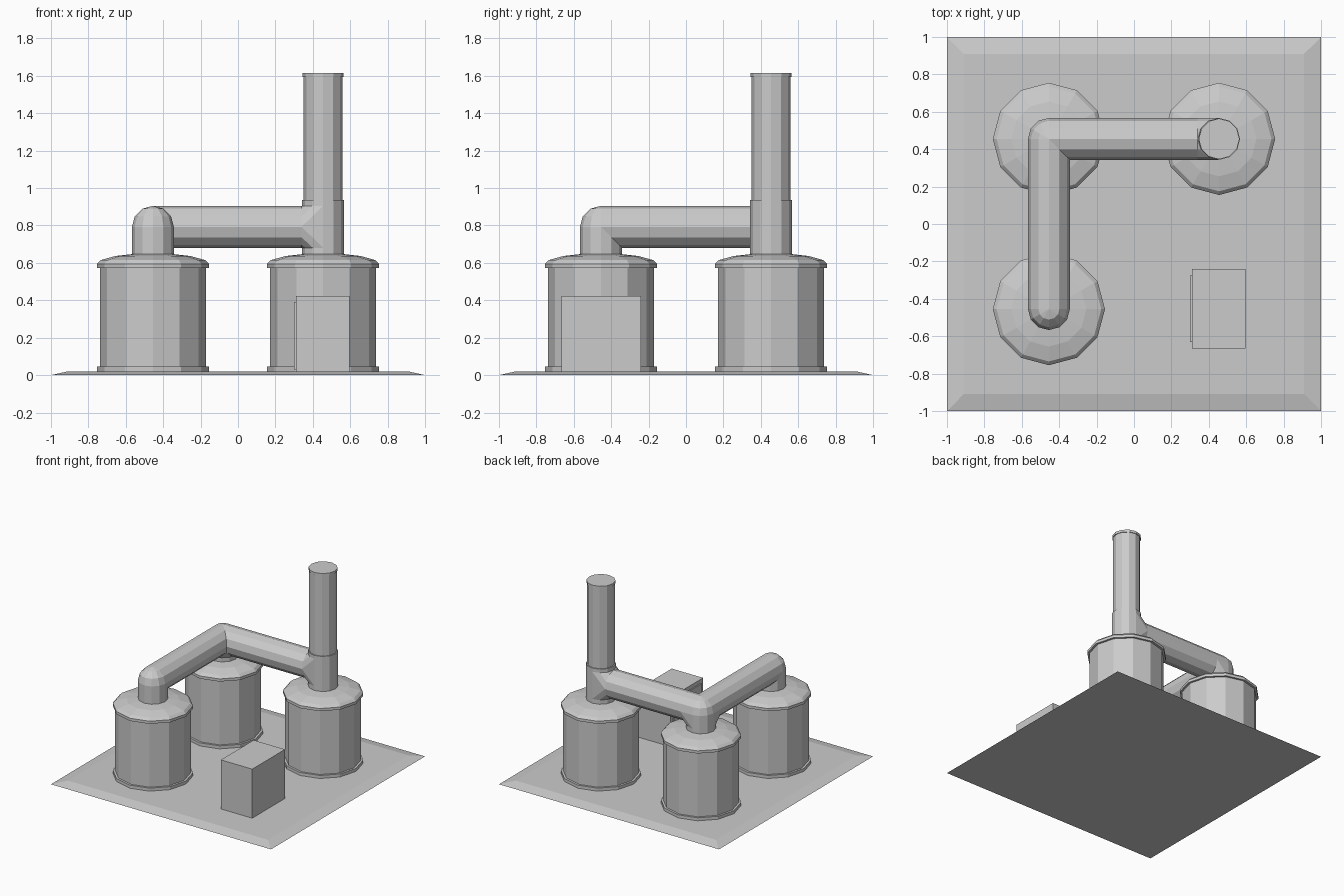
import bpy, bmesh
from math import cos, sin, pi
from mathutils import Vector

if "Cube" in bpy.data.objects:
    bpy.data.objects.remove(bpy.data.objects["Cube"])

N = 12      # sides of every round part
C = 0.455   # tank offset from the centre
R = 0.112   # pipe radius
PZ = 0.793  # pipe axis height
TOP = 0.02  # top of the base slab


def finish(name, bm):
    bmesh.ops.recalc_face_normals(bm, faces=bm.faces)
    mesh = bpy.data.meshes.new(name)
    bm.to_mesh(mesh)
    bm.free()
    ob = bpy.data.objects.new(name, mesh)
    bpy.context.collection.objects.link(ob)
    return ob


def ring(centre, axis, r):
    c = Vector(centre)
    u, v = [Vector([float(i == k) for i in range(3)]) for k in range(3) if k != axis]
    return [c + r * (cos(2 * pi * i / N) * u + sin(2 * pi * i / N) * v) for i in range(N)]


def loft(name, rings):
    """Skin a stack of rings and cap both ends."""
    bm = bmesh.new()
    loops = [[bm.verts.new(p) for p in r] for r in rings]
    for a, b in zip(loops, loops[1:]):
        for i in range(len(a)):
            j = (i + 1) % len(a)
            bm.faces.new((a[i], a[j], b[j], b[i]))
    bm.faces.new(loops[0])
    bm.faces.new(loops[-1])
    return finish(name, bm)


def lathe(name, x, y, profile):
    return loft(name, [ring((x, y, z), 2, r) for r, z in profile])


def hull(name, rings):
    bm = bmesh.new()
    for r in rings:
        for p in r:
            bm.verts.new(p)
    res = bmesh.ops.convex_hull(bm, input=bm.verts)
    junk = {v for v in res["geom_interior"] + res["geom_unused"]
            if isinstance(v, bmesh.types.BMVert) and v.is_valid}
    bmesh.ops.delete(bm, geom=list(junk), context='VERTS')
    bmesh.ops.dissolve_limit(bm, angle_limit=0.01, verts=bm.verts, edges=bm.edges)
    return finish(name, bm)


def box(name, lo, hi):
    rect = lambda z: [(lo[0], lo[1], z), (hi[0], lo[1], z), (hi[0], hi[1], z), (lo[0], hi[1], z)]
    return loft(name, [rect(lo[2]), rect(hi[2])])


def elbow(name, x, y):
    bm = bmesh.new()
    bmesh.ops.create_uvsphere(bm, u_segments=N, v_segments=N // 2, radius=R)
    bmesh.ops.translate(bm, verts=bm.verts, vec=(x, y, PZ))
    return finish(name, bm)


# Base slab with sloped edges
square = lambda s, z: [(-s, -s, z), (s, -s, z), (s, s, z), (-s, s, z)]
loft("base_slab", [square(1.0, 0), square(0.91, TOP)])

# Three tanks with foot rim, top rim and shallow dome
tank = [(0.3, TOP), (0.3, 0.045), (0.283, 0.045), (0.283, 0.573), (0.3, 0.573),
        (0.3, 0.595), (0.28, 0.615), (0.2, 0.637), (0.1, 0.648)]
for name, x, y in (("front_tank", -C, -C), ("corner_tank", -C, C), ("stack_tank", C, C)):
    lathe(name, x, y, tank)

# Risers from the tanks into the pipe run
for name, y in (("front_riser", -C), ("corner_riser", C)):
    lathe(name, -C, y, [(R, 0.63), (R, PZ)])

# Horizontal pipes and their rounded elbows
loft("side_pipe", [ring((-C, -C, PZ), 1, R), ring((-C, C, PZ), 1, R)])
loft("back_pipe", [ring((-C, C, PZ), 0, R), ring((C, C, PZ), 0, R)])
elbow("front_elbow", -C, -C)
elbow("corner_elbow", -C, C)

# Flared tee transitions
hull("corner_flare_x", [ring((-C, C, PZ - R), 2, R), ring((-C, C, PZ), 0, R),
                        ring((-C + R, C, PZ), 0, R)])
hull("corner_flare_y", [ring((-C, C, PZ - R), 2, R), ring((-C, C, PZ), 1, R),
                        ring((-C, C - R, PZ), 1, R)])
hull("stack_flare", [ring((C, C, PZ - R), 2, R), ring((C, C, PZ + R), 2, R),
                     ring((C - R - 0.003, C, PZ), 0, R)])

# Chimney stack with collar and lip
lathe("chimney_stack", C, C, [(R, 0.63), (R, 0.935), (0.104, 0.935), (0.104, 1.595),
                              (0.109, 1.595), (0.109, 1.615)])

# Control cabinet with a door panel
box("cabinet", (0.31, -0.665, TOP), (0.595, -0.24, 0.423))
box("cabinet_door", (0.3, -0.63, 0.03), (0.315, -0.275, 0.39))
